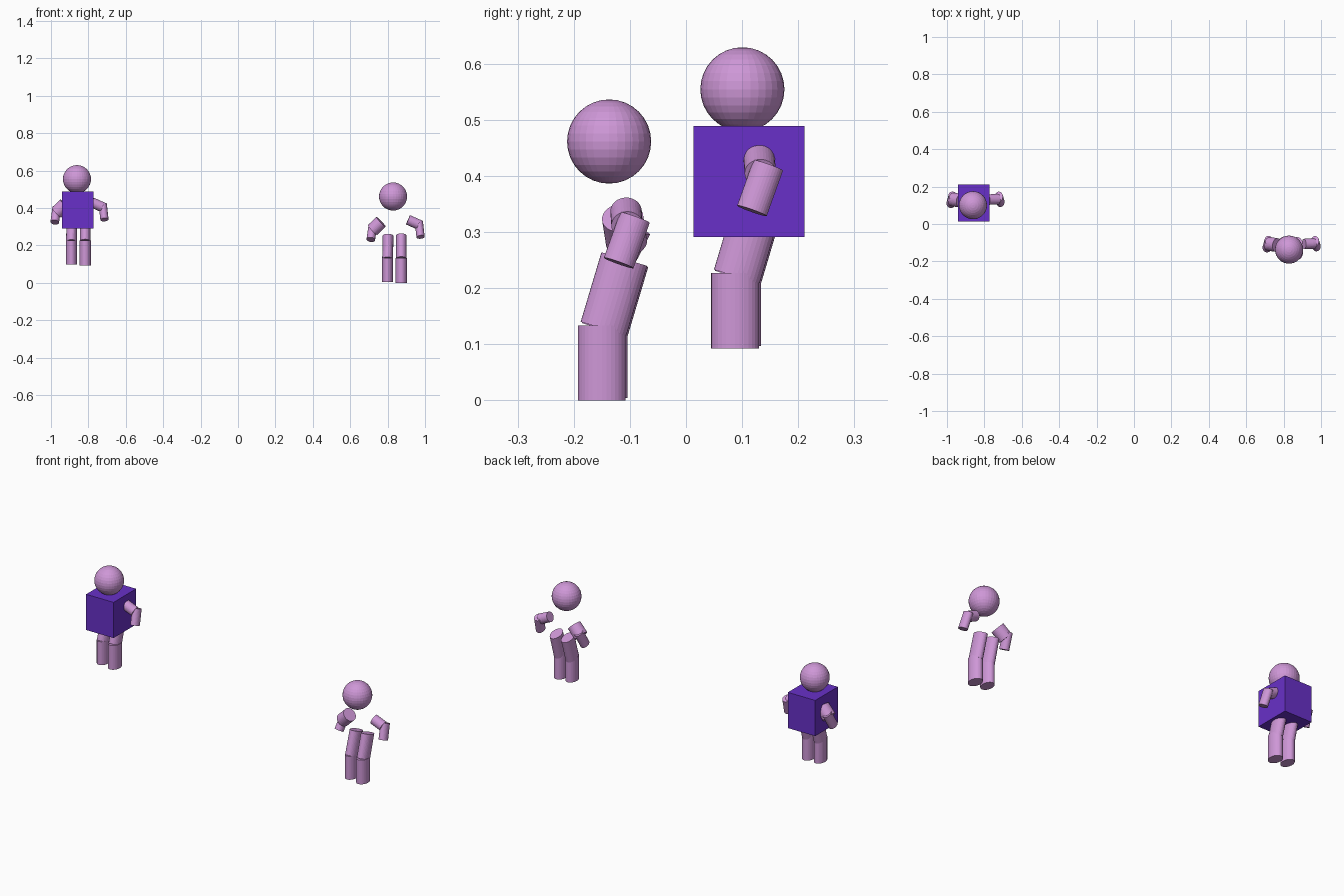
import bpy
from mathutils import Matrix, Vector

if "Cube" in bpy.data.objects:
    bpy.data.objects.remove(bpy.data.objects["Cube"])


def material(name, colour):
    m = bpy.data.materials.new(name)
    m.diffuse_color = (*colour, 1)
    m.use_nodes = True
    m.node_tree.nodes["Principled BSDF"].inputs["Base Color"].default_value = m.diffuse_color
    return m


skin = material("pink_plastic", (0.62, 0.31, 0.68))
shirt = material("purple_plastic", (0.14, 0.03, 0.58))


def finish(name, mat):
    ob = bpy.context.object
    ob.name = name
    ob.data.materials.append(mat)
    return ob


def limb(name, start, end, r_side, r_depth, offset):
    """Elliptical cylinder from start to end; r_depth is measured towards y."""
    a, b = Vector(start) + offset, Vector(end) + offset
    d = (b - a).normalized()
    v = Vector((0, 1, 0))
    v = (v - v.dot(d) * d).normalized()
    u = v.cross(d)
    bpy.ops.mesh.primitive_cylinder_add(vertices=32, radius=1, depth=1)
    ob = finish(name, skin)
    axes = Matrix((u * r_side, v * r_depth, d * (b - a).length)).transposed()
    ob.data.transform(axes.to_4x4())
    ob.location = (a + b) / 2


# Limbs in the position of the right-hand figure: start, end, two radii
LIMBS = {
    "left_shin": ((0.800, -0.146, 0.004), (0.800, -0.146, 0.134), 0.029, 0.042),
    "left_thigh": ((0.800, -0.145, 0.126), (0.802, -0.108, 0.250), 0.029, 0.0425),
    "right_shin": ((0.873, -0.150, 0.000), (0.873, -0.150, 0.134), 0.031, 0.0425),
    "right_thigh": ((0.873, -0.147, 0.128), (0.873, -0.110, 0.252), 0.029, 0.0425),
    "left_upper_arm": ((0.765, -0.113, 0.326), (0.719, -0.106, 0.282), 0.036, 0.037),
    "left_forearm": ((0.721, -0.088, 0.308), (0.710, -0.128, 0.231), 0.023, 0.027),
    "right_upper_arm": ((0.909, -0.107, 0.337), (0.965, -0.105, 0.312), 0.027, 0.028),
    "right_forearm": ((0.967, -0.091, 0.326), (0.976, -0.120, 0.245), 0.022, 0.028),
}

# Two identical figures, one shifted across, back and up
FIGURES = {"first": Vector((-1.69, 0.2375, 0.093)), "second": Vector((0, 0, 0))}

for label, offset in FIGURES.items():
    bpy.ops.mesh.primitive_uv_sphere_add(
        segments=32, ring_count=16, radius=0.075,
        location=Vector((0.829, -0.137, 0.4615)) + offset)
    finish(label + "_head", skin)
    for part, (a, b, r_side, r_depth) in LIMBS.items():
        limb(f"{label}_{part}", a, b, r_side, r_depth, offset)

# Box torso, present on the first figure only
bpy.ops.mesh.primitive_cube_add(size=1, location=(-0.857, 0.112, 0.39))
torso = finish("first_torso", shirt)
torso.scale = (0.168, 0.198, 0.198)
